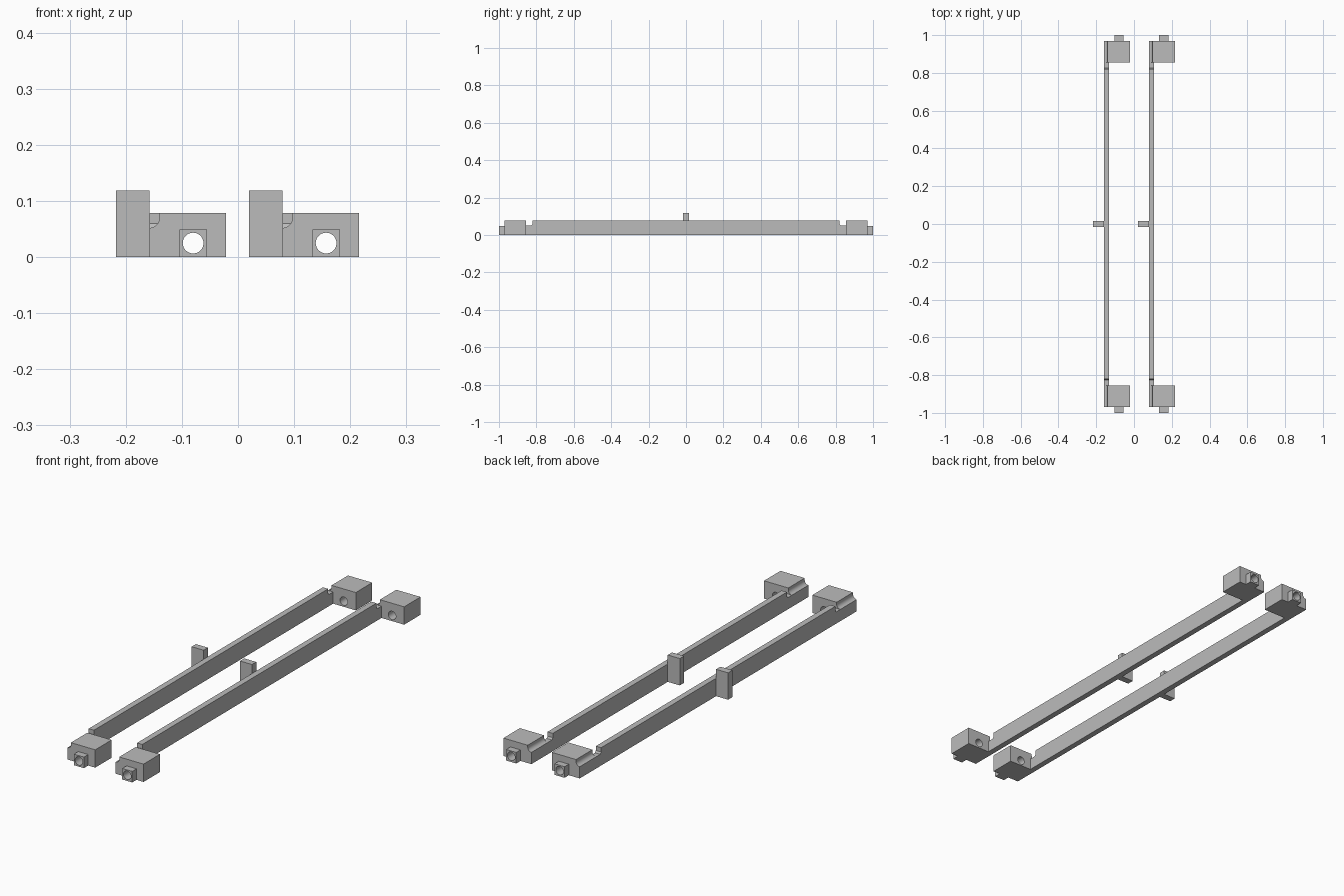
import bpy
import bmesh
import math
from mathutils import Matrix, Vector

default = bpy.data.objects.get("Cube")
if default:
    bpy.data.objects.remove(default, do_unlink=True)

grey = bpy.data.materials.new("plain_grey")
grey.use_nodes = True
GREY = (0.5, 0.5, 0.5, 1)
grey.diffuse_color = GREY
grey.node_tree.nodes["Principled BSDF"].inputs["Base Color"].default_value = GREY


def finish(name, bm):
    bmesh.ops.recalc_face_normals(bm, faces=bm.faces[:])
    mesh = bpy.data.meshes.new(name)
    bm.to_mesh(mesh)
    bm.free()
    mesh.materials.append(grey)
    obj = bpy.data.objects.new(name, mesh)
    bpy.context.collection.objects.link(obj)
    return obj


def prism(name, points, direction):
    """Extrude a closed outline along a direction."""
    bm = bmesh.new()
    face = bm.faces.new([bm.verts.new(p) for p in points])
    out = bmesh.ops.extrude_face_region(bm, geom=[face])
    verts = [v for v in out["geom"] if isinstance(v, bmesh.types.BMVert)]
    bmesh.ops.translate(bm, verts=verts, vec=Vector(direction))
    return finish(name, bm)


def box(name, x0, x1, y0, y1, z0, z1):
    return prism(name, [(x0, y0, z0), (x1, y0, z0), (x1, y1, z0), (x0, y1, z0)],
                 (0, 0, z1 - z0))


def drill(obj, x, y, z, radius):
    """Cut a round hole running along y."""
    bm = bmesh.new()
    bmesh.ops.create_cone(bm, cap_ends=True, segments=32, radius1=radius, radius2=radius,
                          depth=0.4, matrix=Matrix.Translation((x, y, z))
                          @ Matrix.Rotation(math.pi / 2, 4, 'X'))
    cutter = finish("hole_cutter", bm)
    mod = obj.modifiers.new("hole", 'BOOLEAN')
    mod.operation, mod.object, mod.solver = 'DIFFERENCE', cutter, 'EXACT'
    bpy.context.view_layer.objects.active = obj
    bpy.ops.object.modifier_apply(modifier=mod.name)
    bpy.data.objects.remove(cutter, do_unlink=True)
    bpy.ops.object.select_all(action='DESELECT')
    obj.select_set(True)
    bpy.ops.object.shade_smooth_by_angle()


WIDTH, BAR, TOP = 0.137, 0.026, 0.079    # end block width, bar thickness, height
NOTCH = 0.052                            # height left under the notch

for side, left in (("right", -0.158), ("left", 0.079)):
    # long bar with a low neck at both ends
    neck = [(0.855, 0), (0.855, NOTCH), (0.826, NOTCH), (0.82, 0.06), (0.82, TOP)]
    outline = neck + [(-y, z) for y, z in reversed(neck)]
    prism(side + "_bar", [(left, y, z) for y, z in outline], (BAR, 0, 0))

    # upright tab in the middle
    box(side + "_tab", left - 0.059, left, -0.015, 0.015, 0, 0.119)

    for end, s in (("front", -1), ("back", 1)):
        # end block with a rounded groove along its upper outer edge
        r = 0.018
        groove = [(left + r * math.sin(a), 0.07 - r * math.cos(a))
                  for a in (math.pi / 2 * i / 8 for i in range(9))]
        section = [(left, 0)] + groove + [(left + r, TOP), (left + WIDTH, TOP), (left + WIDTH, 0)]
        block = prism(f"{side}_{end}_block", [(x, s * 0.855, z) for x, z in section],
                      (0, s * 0.115, 0))
        # square peg, drilled through together with the block
        hole_x = left + 0.078
        peg = box(f"{side}_{end}_peg", hole_x - 0.0245, hole_x + 0.0245,
                  *sorted((s * 0.97, s)), 0, 0.049)
        for part in (block, peg):
            drill(part, hole_x, s * 0.93, 0.025, 0.0185)
